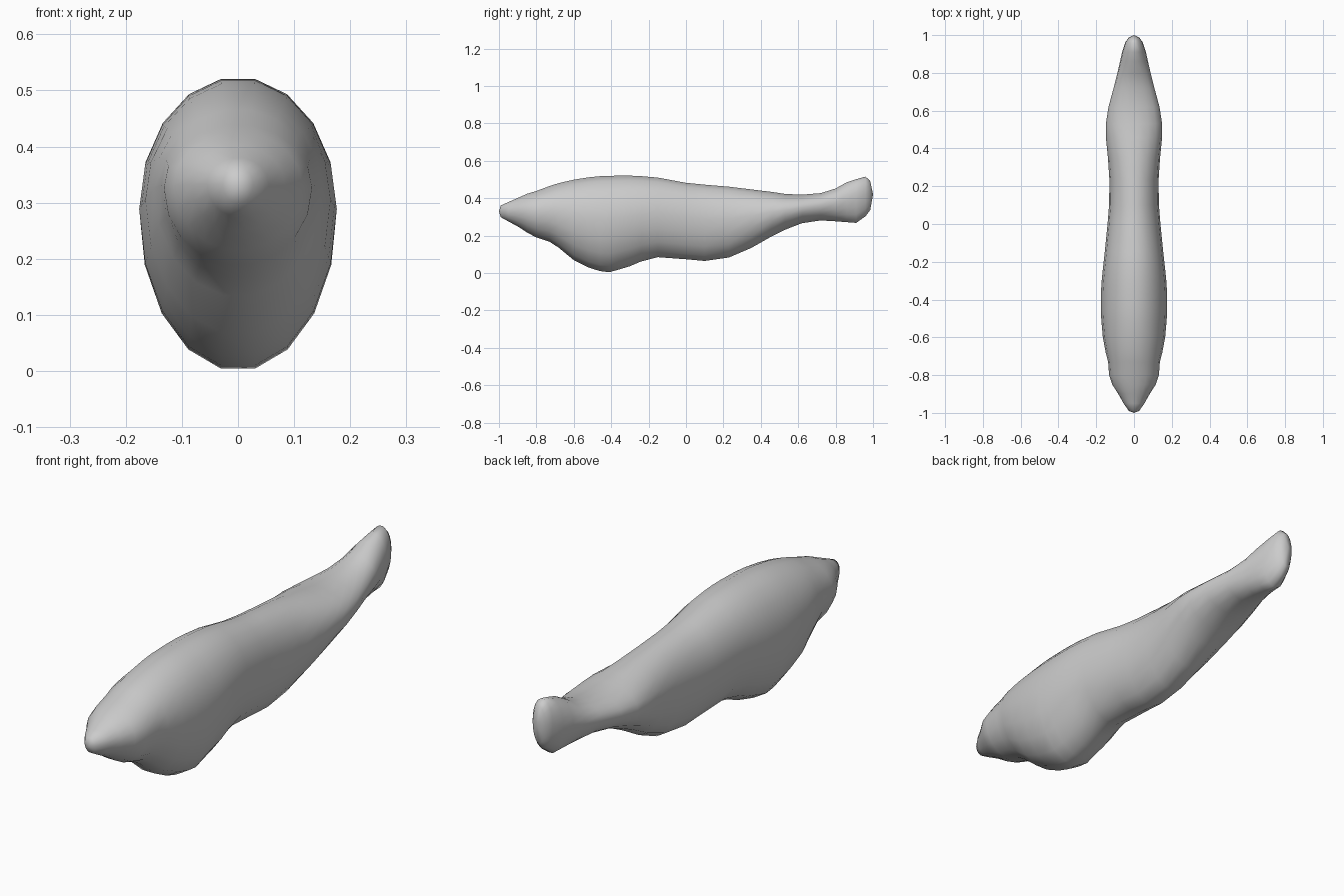
import bpy, bmesh, math

SIDES = 18
# body stations from snout to tail: y, bottom z, top z, half width
STATIONS = [
    (-0.99, .298, .362, .027), (-0.95, .275, .380, .055),
    (-0.90, .248, .402, .083), (-0.85, .215, .425, .115),
    (-0.80, .188, .440, .132), (-0.73, .165, .467, .137),
    (-0.68, .132, .483, .150), (-0.60, .065, .502, .165),
    (-0.52, .025, .515, .172), (-0.46, .006, .521, .176),
    (-0.41, .000, .523, .176), (-0.36, .014, .524, .175),
    (-0.30, .032, .524, .171), (-0.24, .058, .521, .165),
    (-0.15, .081, .513, .155), (0.00, .070, .485, .140),
    (0.10, .061, .475, .132), (0.23, .080, .464, .130),
    (0.35, .132, .449, .138), (0.46, .195, .435, .149),
    (0.53, .230, .424, .149), (0.62, .265, .420, .135),
    (0.72, .280, .428, .108), (0.80, .275, .453, .088),
    (0.86, .270, .487, .074), (0.91, .266, .503, .063),
    (0.96, .302, .517, .047), (0.985, .335, .492, .030),
]


def ring(bm, y, lo, hi, half):
    """Egg-shaped cross-section, fuller above the middle."""
    mid = lo + (hi - lo) * 0.55
    verts = []
    for i in range(SIDES):
        a = 2 * math.pi * i / SIDES
        c, s = math.cos(a), math.sin(a)
        z = mid + s * ((hi - mid) if s > 0 else (mid - lo))
        # shallow gill folds on the lower flanks
        fold = 0.0
        if s < 0 and -0.5 < y < -0.2:
            fold = 0.005 * math.sin((y + 0.46) * 2 * math.pi / 0.11) * abs(s * c) * 2
        verts.append(bm.verts.new((c * (half + fold), y, z)))
    return verts


# fish body and tail as one lofted skin
bm = bmesh.new()
rings = [ring(bm, *st) for st in STATIONS]
for a, b in zip(rings, rings[1:]):
    for i in range(SIDES):
        j = (i + 1) % SIDES
        bm.faces.new((a[i], a[j], b[j], b[i]))

# rounded snout and tail tips
for loop, tip in ((rings[0], (0, -1, .33)), (rings[-1], (0, 1, .42))):
    v = bm.verts.new(tip)
    for i in range(SIDES):
        bm.faces.new((loop[i], loop[(i + 1) % SIDES], v))
bmesh.ops.recalc_face_normals(bm, faces=bm.faces)

mesh = bpy.data.meshes.new("fish_body")
bm.to_mesh(mesh)
bm.free()
mesh.shade_smooth()
body = bpy.data.objects.new("fish_body", mesh)
bpy.context.collection.objects.link(body)
